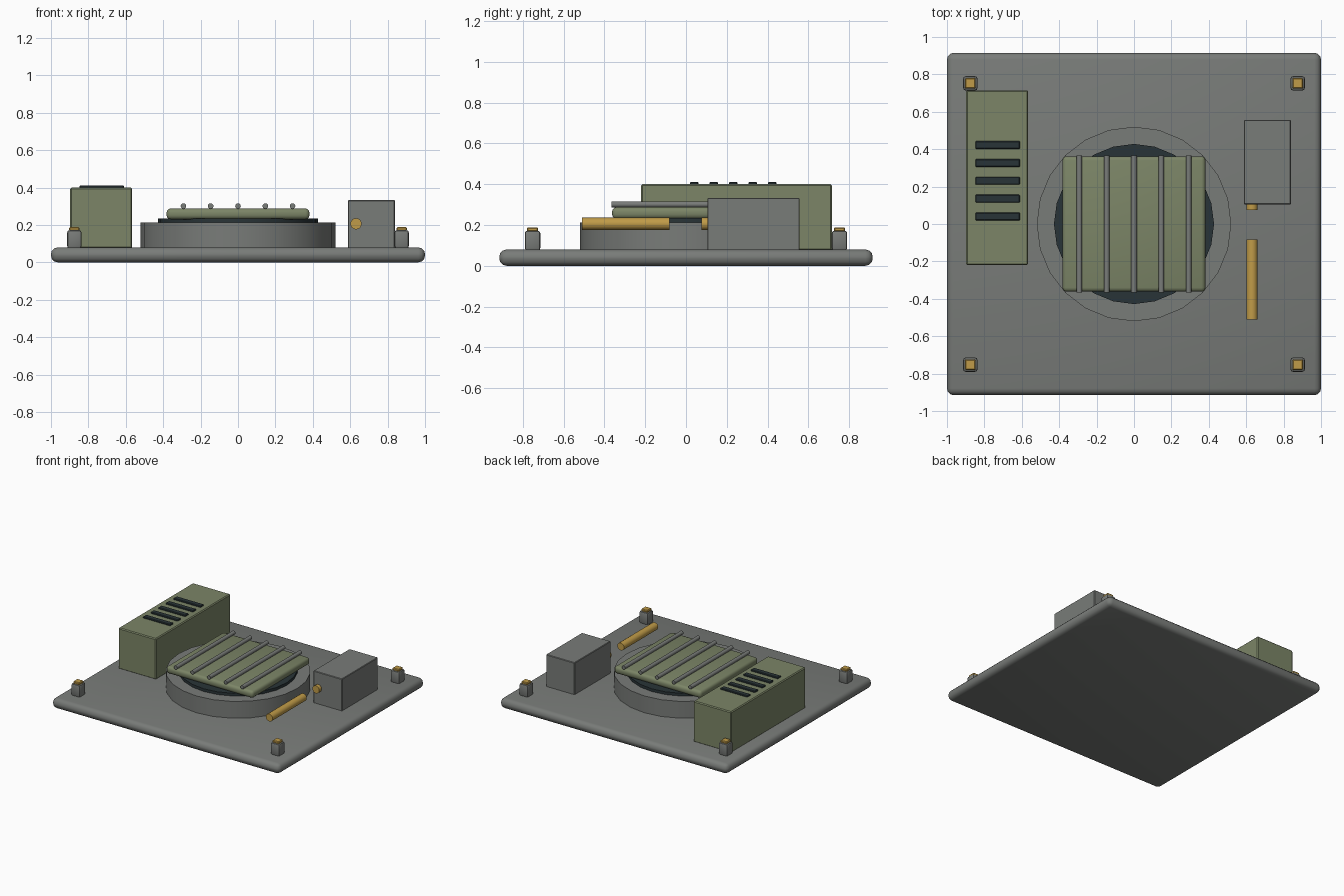
import bpy
import math

if "Cube" in bpy.data.objects:
    bpy.data.objects.remove(bpy.data.objects["Cube"])


def material(name, rgb):
    m = bpy.data.materials.new(name)
    m.diffuse_color = (*rgb, 1)
    m.use_nodes = True
    m.node_tree.nodes["Principled BSDF"].inputs["Base Color"].default_value = m.diffuse_color
    return m


GREY = material("steel grey", (0.19, 0.20, 0.19))
GREEN = material("olive green", (0.20, 0.235, 0.135))
GOLD = material("brass", (0.53, 0.33, 0.065))
DARK = material("dark slate", (0.022, 0.034, 0.038))


def finish(ob, name, mat, bevel, segments):
    ob.name = name
    ob.data.materials.append(mat)
    if bevel:
        mod = ob.modifiers.new("bevel", "BEVEL")
        mod.width, mod.segments = bevel, segments
        mod.limit_method = "ANGLE"
        mod.angle_limit = math.radians(40)
        bpy.ops.object.modifier_apply(modifier=mod.name)
    bpy.ops.object.shade_smooth_by_angle(angle=math.radians(30))
    return ob


def box(name, mat, x, y, z, bevel=0.0, segments=2):
    """Box spanning the given (min, max) ranges."""
    spans = (x, y, z)
    bpy.ops.mesh.primitive_cube_add(size=1, location=[(a + b) / 2 for a, b in spans])
    ob = bpy.context.object
    ob.scale = [b - a for a, b in spans]
    bpy.ops.object.transform_apply(location=False, rotation=False, scale=True)
    return finish(ob, name, mat, bevel, segments)


def disc(name, mat, radius, z):
    bpy.ops.mesh.primitive_cylinder_add(vertices=24, radius=radius, depth=z[1] - z[0],
                                        location=(0, 0, (z[0] + z[1]) / 2))
    return finish(bpy.context.object, name, mat, 0, 1)


def rod(name, mat, x, y, z, radius, sides, bevel=0.0):
    """Cylinder lying along y."""
    bpy.ops.mesh.primitive_cylinder_add(vertices=sides, radius=radius, depth=y[1] - y[0],
                                        location=(x, (y[0] + y[1]) / 2, z),
                                        rotation=(math.pi / 2, 0, 0))
    ob = bpy.context.object
    ob.name = name
    ob.data.materials.append(mat)
    bpy.ops.object.shade_smooth_by_angle(angle=math.radians(50))
    return ob


# Base plate with rounded rim
box("base_plate", GREY, (-1, 1), (-0.915, 0.915), (0, 0.08), 0.036, 3)

# Round turret with dark ring and ribbed hatch
disc("turret_drum", GREY, 0.52, (0.075, 0.213))
disc("turret_ring", DARK, 0.428, (0.20, 0.235))
box("hatch", GREEN, (-0.382, 0.382), (-0.362, 0.362), (0.23, 0.288), 0.022, 3)
for i in range(5):
    rod("hatch_rib", GREY, (i - 2) * 0.146, (-0.365, 0.365), 0.301, 0.015, 12)

# Tall vented housing
box("vent_housing", GREEN, (-0.897, -0.566), (-0.22, 0.715), (0.075, 0.40), 0.007, 1)
for i in range(5):
    yc = 0.04 + i * 0.0955
    box("vent_slot", DARK, (-0.848, -0.610), (yc - 0.021, yc + 0.021),
        (0.395, 0.411), 0.004, 1)

# Small equipment box with brass pipe stub and separate pipe
box("equipment_box", GREY, (0.588, 0.839), (0.105, 0.557), (0.075, 0.333), 0.004, 1)
rod("pipe_stub", GOLD, 0.631, (0.075, 0.14), 0.206, 0.030, 16)
rod("pipe", GOLD, 0.631, (-0.51, -0.082), 0.206, 0.030, 16)

# Corner posts with brass caps
for sx in (-1, 1):
    for sy in (-1, 1):
        x, y = sx * 0.875, sy * 0.752
        box("corner_post", GREY, (x - 0.038, x + 0.038), (y - 0.038, y + 0.038),
            (0.075, 0.172), 0.012, 2)
        box("post_cap", GOLD, (x - 0.028, x + 0.028), (y - 0.028, y + 0.028),
            (0.168, 0.188), 0.005, 1)
